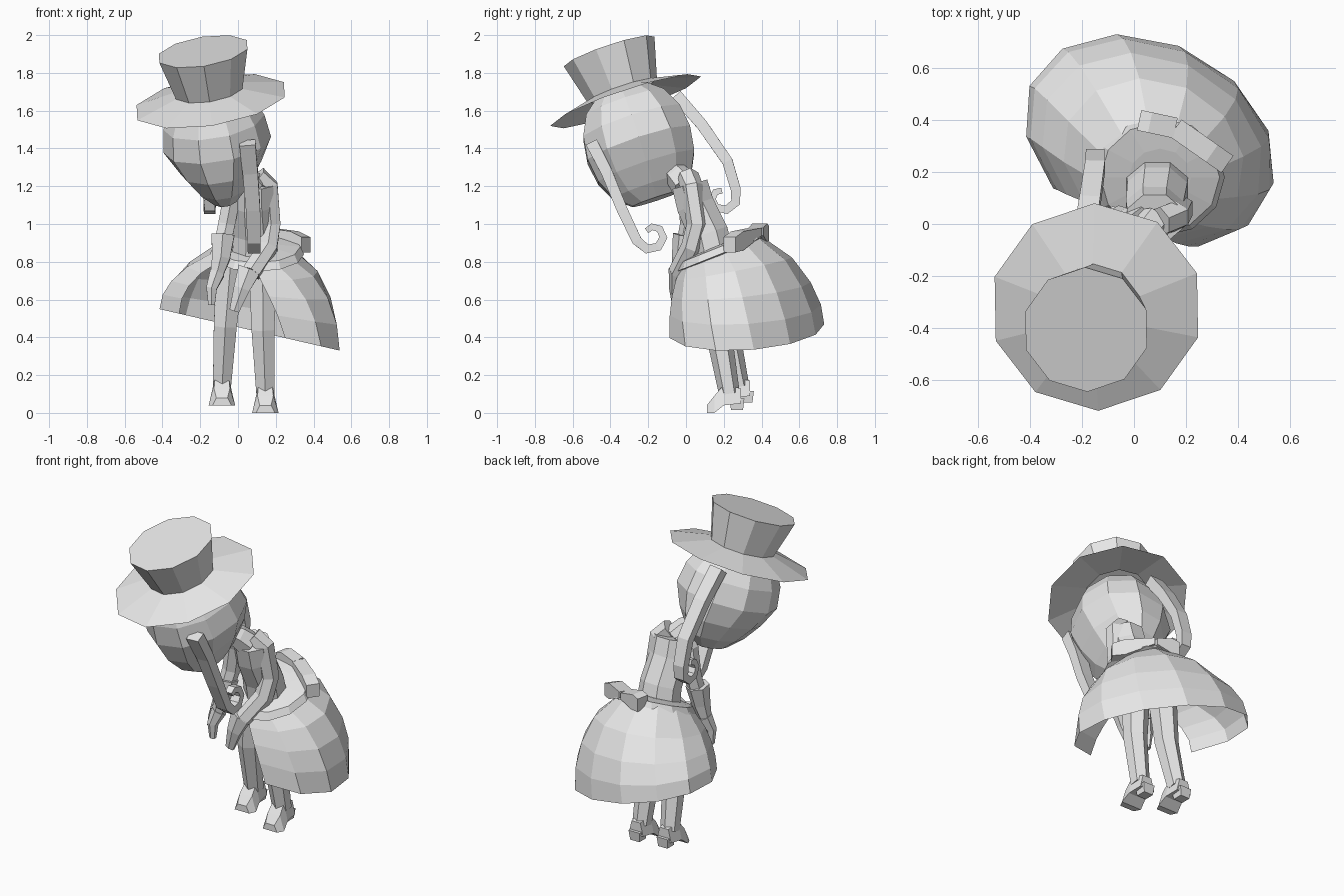
import bpy
import bmesh
from math import sin, cos, pi, radians
from mathutils import Vector

cube = bpy.data.objects.get("Cube")
if cube:
    bpy.data.objects.remove(cube, do_unlink=True)

colour = (.8, .8, .8, 1)
grey = bpy.data.materials.new("clay grey")
grey.use_nodes = True
grey.diffuse_color = colour
grey.node_tree.nodes["Principled BSDF"].inputs["Base Color"].default_value = colour


def loft(name, rings, closed=True, cap_start=True, cap_end=True):
    """Skin a list of equal-length point rings."""
    bm = bmesh.new()
    rows = [[bm.verts.new(point) for point in ring] for ring in rings]
    count = len(rows[0])
    for low, high in zip(rows, rows[1:]):
        for i in range(count if closed else count - 1):
            j = (i + 1) % count
            bm.faces.new((low[i], low[j], high[j], high[i]))
    if cap_start:
        bm.faces.new(rows[0][::-1])
    if cap_end:
        bm.faces.new(rows[-1])
    if closed:
        bmesh.ops.recalc_face_normals(bm, faces=bm.faces)
    mesh = bpy.data.meshes.new(name)
    bm.to_mesh(mesh)
    bm.free()
    mesh.materials.append(grey)
    bpy.context.collection.objects.link(bpy.data.objects.new(name, mesh))


def oval(centre, width, depth, slope, sides=10, start=0, span=360, skew=0):
    """Tilted ellipse; slope is the rise along x and y, skew slants it in plan."""
    steps = sides if span == 360 else sides - 1
    points = []
    for i in range(sides):
        angle = radians(start + span * i / steps)
        dx, dy = width * cos(angle), depth * sin(angle)
        rise = slope[0] * dx + slope[1] * dy
        points.append(Vector(centre) + Vector((dx, dy - skew * dx, rise)))
    return points


def tube(name, path, start, end, sides=6, flatness=1):
    """Sweep a polygon along the path, its half width running from start to end."""
    path = [Vector(point) for point in path]
    last = len(path) - 1
    rings = []
    for i, point in enumerate(path):
        along = (path[min(i + 1, last)] - path[max(i - 1, 0)]).normalized()
        across = (Vector((1, 0, 0)) - along * along.x).normalized()
        outward = along.cross(across) * flatness
        size = start + (end - start) * i / last
        angles = [2 * pi * (k + .5) / sides for k in range(sides)]
        rings.append([point + (across * cos(a) + outward * sin(a)) * size for a in angles])
    loft(name, rings)


# Head: an egg narrowing to the chin, on the same tilted axis as the hat
tilt = (.15, .33)
axis = Vector((-.15, -.33, 1)).normalized()
head_centre = Vector((-.11, -.25, 1.42))
head_rings = []
for k in range(1, 8):
    angle = pi * k / 8
    chin = max(0, cos(angle))
    girth = .285 * sin(angle) ** .8
    centre = head_centre - axis * cos(angle) * .33
    head_rings.append(oval(centre, girth * (1 - .5 * chin), girth, tilt))
loft("head", head_rings)

# Top hat with a drooping brim
brim_centre = Vector((-.145, -.32, 1.65))
brim_edge = oval(brim_centre, .41, .4, tilt, start=19)
crown_base = oval(brim_centre + axis * .06, .185, .185, tilt, start=19)
crown_top = oval(brim_centre + axis * .28, .245, .24, tilt, start=19)
loft("hat_brim", [brim_edge, crown_base], cap_start=False, cap_end=False)
loft("hat_crown", [crown_base, crown_top], cap_start=False)

# Torso and neck, leaning forward
tube("torso", [(.09, .15, .82), (.09, .12, .95), (.08, .05, 1.1), (.08, .02, 1.21)], .13, .115, 8, .9)
tube("neck", [(.07, 0, 1.2), (.03, -.04, 1.25), (-.03, -.08, 1.29)], .08, .06)

# Arms with cuff and hands held in front
tube("left_arm", [(.1, .01, 1.25), (.16, .03, 1.2), (.175, .06, 1), (.16, .03, .88), (.07, -.04, .74)],
     .06, .055)
tube("right_arm", [(.03, .01, 1.23), (-.03, .01, 1.16), (-.06, .02, 1), (-.08, 0, .9)], .055, .05)
tube("right_cuff", [(-.08, 0, .94), (-.09, -.02, .82), (-.11, -.03, .74)], .07, .04)
tube("left_hand", [(.06, -.05, .76), (.02, -.06, .66), (-.02, -.05, .54)], .07, .03, flatness=.6)
tube("right_hand", [(-.11, -.03, .74), (-.14, -.05, .66), (-.14, -.05, .57)], .045, .02)

# Bell skirt, open at the front, hem sloping down to the left
skirt_rings = []
for k in range(5):
    drop = k / 4
    flare = sin(pi / 2 * drop ** .75)
    centre = (.08 - .02 * drop, .18 + .14 * flare, .87 - .43 * drop)
    slope = (-.23 * drop, .4 * (1 - flare))
    first = -88 + 21 * drop
    skirt_rings.append(oval(centre, .2 + .285 * flare, .2 + .2 * flare, slope,
                            11, first, 220 - first, .2 * flare))
loft("skirt", skirt_rings[::-1], closed=False, cap_start=False, cap_end=False)

# Sash around the waist, wrapped from inside top to inside bottom
sash_rings = []
for height, girth in ((.89, .12), (.88, .23), (.84, .25), (.82, .15)):
    sash_rings.append(oval((.1, .18, height), girth, girth * .92, (0, .4), 12))
loft("sash", sash_rings)

# Bow behind the sash
knot = Vector((.16, .37, .96))
tube("bow_knot", [knot - Vector((.03, 0, 0)), knot + Vector((.03, 0, 0))], .05, .05, 4)
for side, tip in (("left", (.36, .23, .89)), ("right", (.02, .4, .95))):
    reach = Vector(tip) - knot
    across = reach.cross(Vector((0, 0, 1))).normalized() * .04
    loop_rings = []
    for fraction, height in ((0, .02), (.7, .05), (1, .04)):
        centre, up = knot + reach * fraction, Vector((0, 0, height))
        loop_rings.append([centre + up + across, centre + up - across,
                           centre - up - across, centre - up + across])
    loft(side + "_bow_loop", loop_rings)

# Legs and heeled shoes; the right foot is set back and slightly raised
for side, hip, ankle in (("left", (.13, .17, .78), (.145, .23, .1)),
                         ("right", (-.04, .2, .78), (-.085, .28, .14))):
    hip, ankle = Vector(hip), Vector(ankle)
    knee = hip.lerp(ankle, .5) - Vector((.005, .03, 0))
    tube(side + "_leg", [hip, knee, ankle], .085, .055)

    # Shoe sections from heel to toe: offset, half width, sole and upper height
    floor = ankle - Vector((0, 0, .1))
    shoe_rings = []
    for offset, width, sole, upper in ((.06, .05, .05, .13), (-.03, .06, .04, .15),
                                       (-.08, .07, 0, .09), (-.12, .05, 0, .04)):
        corners = ((-width, sole), (width, sole), (width * .6, upper), (-width * .6, upper))
        shoe_rings.append([floor + Vector((x, offset, z)) for x, z in corners])
    loft(side + "_shoe", shoe_rings)
    heel = floor + Vector((0, .04, .015))
    tube(side + "_heel", [heel, heel + Vector((0, 0, .06))], .045, .055, 4)


def hair_ribbon(name, root, bend, curl_centre, start, turn):
    """Long ribbon that ends in a shrinking spiral in the yz plane."""
    path = [Vector(root), Vector(root).lerp(Vector(bend), .5) + Vector((0, 0, .02)), Vector(bend)]
    for k in range(7):
        angle = radians(start + turn * k)
        radius = .085 - .008 * k
        path.append(Vector(curl_centre) + Vector((0, cos(angle), sin(angle))) * radius)
    tube(name, path, .06, .03, 4, .75)


# Two long hair ribbons ending in curls
hair_ribbon("front_hair_ribbon", (.05, -.5, 1.43), (.08, -.34, 1.08), (.085, -.18, .94), 200, 50)
hair_ribbon("back_hair_ribbon", (-.19, -.05, 1.68), (-.15, .22, 1.33), (-.15, .19, 1.14), 30, -50)
